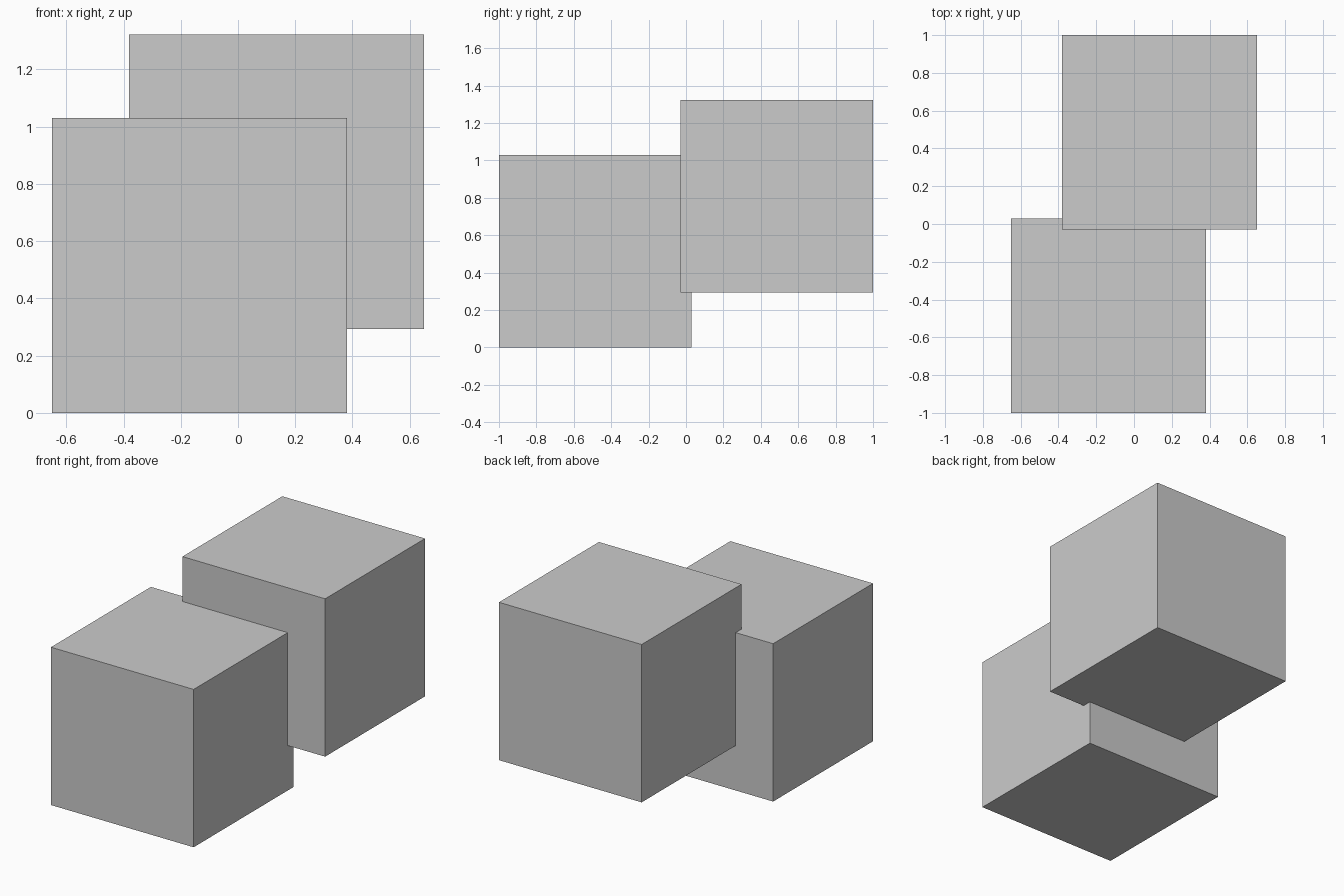
import bpy

if "Cube" in bpy.data.objects:
    bpy.data.objects.remove(bpy.data.objects["Cube"])

SIDE = 1.03


def add_cube(name, centre):
    bpy.ops.mesh.primitive_cube_add(size=SIDE, location=centre)
    bpy.context.object.name = name


# Two equal cubes, overlapping slightly and offset diagonally
OFFSET_X = 0.135
OFFSET_Y = 1 - SIDE / 2
LIFT = 0.293

add_cube("lower_front_cube", (-OFFSET_X, -OFFSET_Y, SIDE / 2))
add_cube("raised_back_cube", (OFFSET_X, OFFSET_Y, SIDE / 2 + LIFT))
